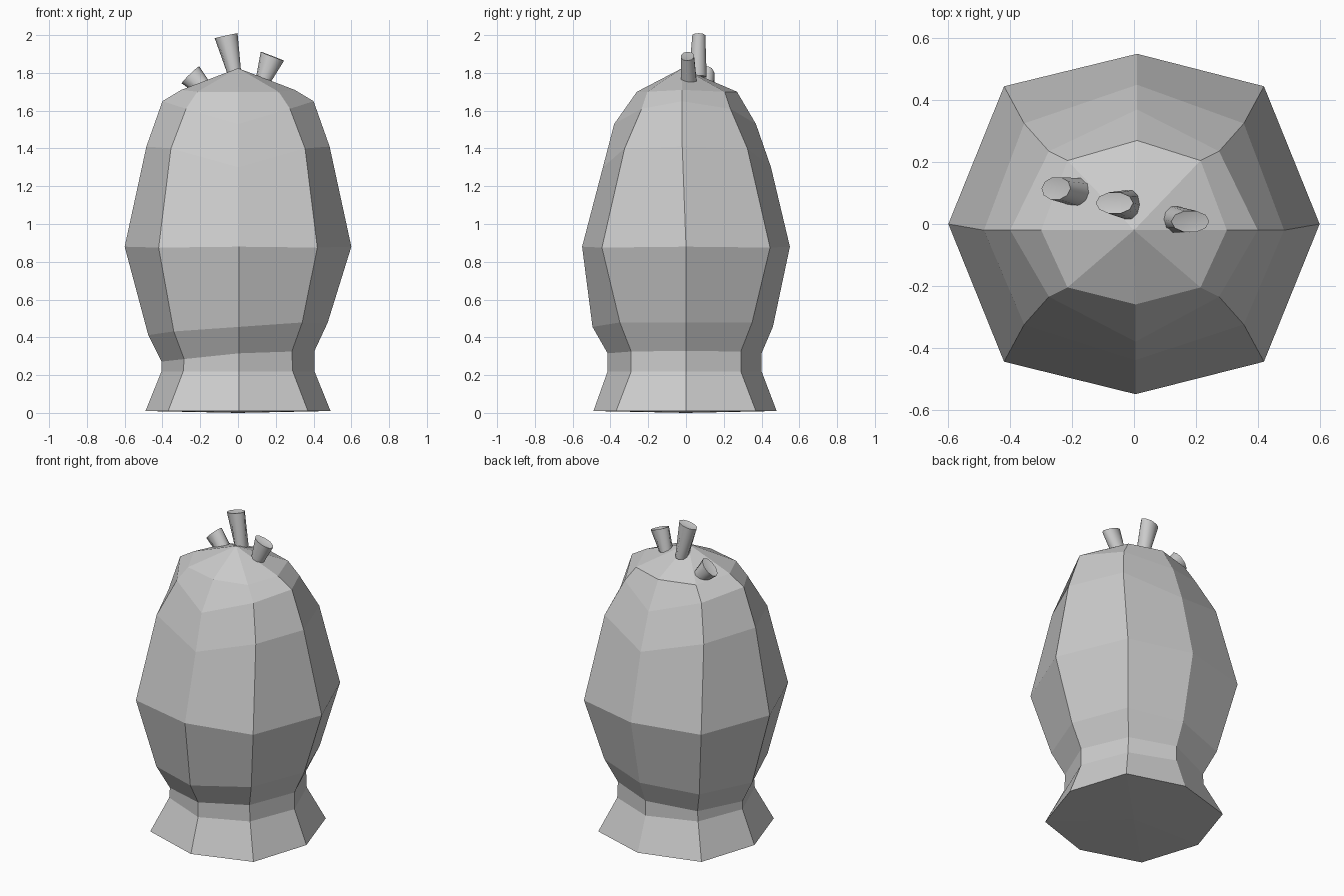
import bpy, bmesh, math
from mathutils import Vector

if "Cube" in bpy.data.objects:
    bpy.data.objects.remove(bpy.data.objects["Cube"])


def finish(name, bm):
    bmesh.ops.recalc_face_normals(bm, faces=bm.faces[:])
    me = bpy.data.meshes.new(name)
    bm.to_mesh(me)
    bm.free()
    ob = bpy.data.objects.new(name, me)
    bpy.context.collection.objects.link(ob)
    return ob


def loft(bm, rings):
    loops = [[bm.verts.new(p) for p in r] for r in rings]
    for a, b in zip(loops, loops[1:]):
        n = len(a)
        for i in range(n):
            j = (i + 1) % n
            bm.faces.new((a[i], a[j], b[j], b[i]))
    return loops


def fan(bm, loop, tip):
    c = bm.verts.new(tip)
    for i in range(len(loop)):
        bm.faces.new((loop[i - 1], loop[i], c))


# Eight-sided body: side x, diagonal x, diagonal y, front y, back y,
# side z, diagonal z, front/back z, side y offset, sideways tilt
profile = [
    (0.49, 0.37, 0.37, 0.49, 0.48, 0.01, 0.01, 0.01, 0, 0),
    (0.405, 0.29, 0.29, 0.415, 0.40, 0.22, 0.22, 0.22, 0, 0),
    (0.405, 0.285, 0.29, 0.415, 0.40, 0.30, 0.305, 0.315, 0, 0.07),
    (0.475, 0.34, 0.35, 0.495, 0.46, 0.445, 0.455, 0.455, 0, 0.07),
    (0.60, 0.42, 0.445, 0.55, 0.55, 0.88, 0.875, 0.88, 0, 0),
    (0.485, 0.355, 0.325, 0.44, 0.45, 1.41, 1.40, 1.30, -0.02, 0),
    (0.40, 0.275, 0.235, 0.38, 0.37, 1.65, 1.61, 1.53, -0.02, 0),
    (0.30, 0.215, 0.205, 0.26, 0.27, 1.71, 1.70, 1.70, -0.02, 0),
]
rings = []
for sx, dx, dy, fy, by, sz, dz, fz, off, tilt in profile:
    pts = [(sx, off, sz), (dx, dy, dz), (0.01, by, fz), (-dx, dy, dz),
           (-sx, off, sz), (-dx, -dy, dz), (0.005, -fy, fz), (dx, -dy, dz)]
    rings.append([(x, y, z + tilt * x) for x, y, z in pts])
bm = bmesh.new()
loops = loft(bm, rings)
fan(bm, loops[0], (0, 0, 0))
fan(bm, loops[-1], (0, -0.02, 1.825))
finish("body", bm)


# Flared stalks on the crown: base, top, base half sizes, top half sizes
def stalk(name, base, top, base_r, top_r, sides=10):
    base, top = Vector(base), Vector(top)
    d = (top - base).normalized()
    u = Vector((0, 1, 0)).cross(d).normalized()
    v = d.cross(u)
    sections = []
    for c, (ru, rv) in ((base, base_r), (top, top_r)):
        ang = [2 * math.pi * i / sides for i in range(sides)]
        sections.append([c + u * ru * math.cos(a) + v * rv * math.sin(a) for a in ang])
    bm = bmesh.new()
    a, b = loft(bm, sections)
    bm.faces.new(a)
    fan(bm, b, top - d * 0.008)
    ob = finish(name, bm)
    bpy.context.view_layer.objects.active = ob
    ob.select_set(True)
    bpy.ops.object.shade_smooth_by_angle(angle=math.radians(45))
    ob.select_set(False)


stalk("middle_stalk", (-0.015, 0.062, 1.78), (-0.063, 0.068, 1.997), (0.034, 0.05), (0.062, 0.036))
stalk("right_stalk", (0.125, 0.015, 1.74), (0.182, 0.008, 1.888), (0.036, 0.045), (0.066, 0.036))
stalk("left_stalk", (-0.165, 0.10, 1.70), (-0.252, 0.115, 1.79), (0.042, 0.05), (0.065, 0.038))
